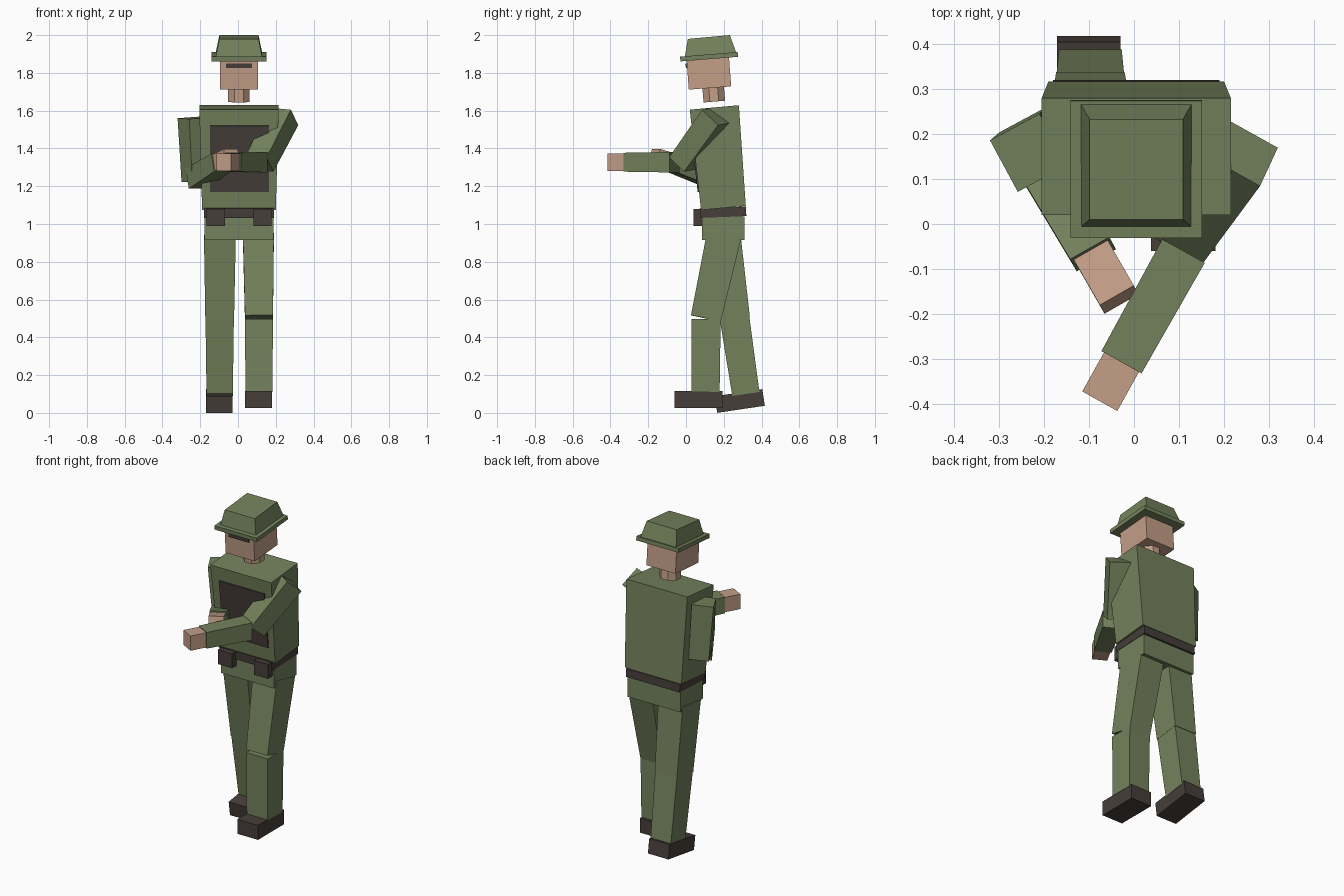
import bpy
import bmesh
import math
from mathutils import Vector

old = bpy.data.objects.get("Cube")
if old:
    bpy.data.objects.remove(old, do_unlink=True)


def material(name, rgb):
    mat = bpy.data.materials.new(name)
    mat.use_nodes = True
    colour = (*rgb, 1)
    mat.diffuse_color = colour
    mat.node_tree.nodes["Principled BSDF"].inputs["Base Color"].default_value = colour
    return mat


GREEN = material("olive cloth", (0.174, 0.223, 0.107))
SKIN = material("skin", (0.546, 0.342, 0.242))
DARK = material("dark leather", (0.061, 0.048, 0.042))


def prism(name, mat, start, end, size0, size1=None, side=(1, 0, 0), sides=4):
    """Tapered prism between two points; sizes are (along side, across it)."""
    p0, p1 = Vector(start), Vector(end)
    axis = (p1 - p0).normalized()
    u = Vector(side)
    u = (u - axis * u.dot(axis)).normalized()
    v = axis.cross(u)
    grow = 0.5 / math.cos(math.pi / sides)
    bm = bmesh.new()
    rings = []
    for p, (w, d) in ((p0, size0), (p1, size1 or size0)):
        ring = []
        for i in range(sides):
            a = math.tau * (i + 0.5) / sides
            ring.append(bm.verts.new(p + u * w * grow * math.cos(a) + v * d * grow * math.sin(a)))
        rings.append(ring)
    low, high = rings
    bm.faces.new(low[::-1])
    bm.faces.new(high)
    for i in range(sides):
        j = (i + 1) % sides
        bm.faces.new((low[i], low[j], high[j], high[i]))
    bmesh.ops.recalc_face_normals(bm, faces=bm.faces)
    mesh = bpy.data.meshes.new(name)
    bm.to_mesh(mesh)
    bm.free()
    mesh.materials.append(mat)
    obj = bpy.data.objects.new(name, mesh)
    bpy.context.collection.objects.link(obj)
    return obj


MID = 0.005

# Torso, chest panel and waist
prism("torso", GREEN, (MID, 0.198, 1.085), (MID, 0.15, 1.617), (0.39, 0.238), (0.42, 0.261))
prism("chest_panel", DARK, (0.008, 0.066, 1.17), (0.008, 0.027, 1.52), (0.312, 0.009))
prism("belt", DARK, (MID, 0.197, 1.037), (MID, 0.195, 1.088), (0.37, 0.245))
prism("hips", GREEN, (MID, 0.1975, 0.915), (MID, 0.1975, 1.04), (0.365, 0.225))
for name, x in (("right_pouch", -0.117), ("left_pouch", 0.13)):
    prism(name, DARK, (x, 0.07, 0.99), (x, 0.07, 1.08), (0.097, 0.06))

# Head, neck and hat
prism("neck", SKIN, (MID, 0.15, 1.648), (MID, 0.143, 1.73), (0.114, 0.114), sides=8)
prism("head", SKIN, (MID, 0.127, 1.72), (MID, 0.115, 1.88), (0.2, 0.225))
prism("eye_strip", DARK, (MID, 0.004, 1.825), (MID, 0.002, 1.85), (0.137, 0.009))
prism("hat_brim", GREEN, (MID, 0.123, 1.873), (MID, 0.121, 1.898), (0.291, 0.306))
prism("hat_crown", GREEN, (MID, 0.13, 1.892), (MID, 0.121, 1.99), (0.247, 0.275), (0.207, 0.223))

# Left leg, stepping forward
prism("left_thigh", GREEN, (0.108, 0.2, 0.933), (0.111, 0.105, 0.5), (0.164, 0.184), (0.148, 0.161))
prism("left_shin", GREEN, (0.111, 0.106, 0.497), (0.111, 0.104, 0.112), (0.148, 0.155), (0.143, 0.148))
prism("left_boot", DARK, (0.109, 0.067, 0.026), (0.109, 0.067, 0.116), (0.143, 0.255))

# Right leg, trailing
prism("right_thigh", GREEN, (-0.096, 0.2, 0.93), (-0.097, 0.257, 0.5), (0.168, 0.18), (0.152, 0.163))
prism("right_shin", GREEN, (-0.097, 0.257, 0.503), (-0.097, 0.317, 0.1), (0.15, 0.157), (0.139, 0.145))
prism("right_boot", DARK, (-0.1, 0.291, 0.019), (-0.1, 0.278, 0.107), (0.141, 0.255))

# Left arm, reaching across the chest
prism("left_upper_arm", GREEN, (0.24, 0.16, 1.57), (0.115, -0.02, 1.32),
      (0.137, 0.124), (0.125, 0.115), side=(-0.12, 0.065, 0.01))
reach = Vector((-0.487, -0.873, 0))
across = (0.873, -0.487, 0)
elbow = Vector((0.11, -0.06, 1.327))
wrist = elbow + reach * 0.283
prism("left_forearm", GREEN, elbow, wrist, (0.108, 0.108), (0.102, 0.1), side=across)
prism("left_hand", SKIN, wrist, wrist + reach * 0.099, (0.089, 0.092), side=across)

# Right arm, bent at the elbow
across = (0.88, 0.475, 0)
prism("right_upper_arm", GREEN, (-0.234, 0.158, 1.562), (-0.22, 0.178, 1.225),
      (0.125, 0.13), (0.115, 0.12), side=across)
elbow = Vector((-0.22, 0.16, 1.24))
wrist = Vector((-0.091, -0.067, 1.325))
prism("right_forearm", GREEN, elbow, wrist, (0.112, 0.112), (0.1, 0.1), side=across)
prism("right_hand", SKIN, wrist, (-0.033, -0.168, 1.355), (0.087, 0.088), side=across)
